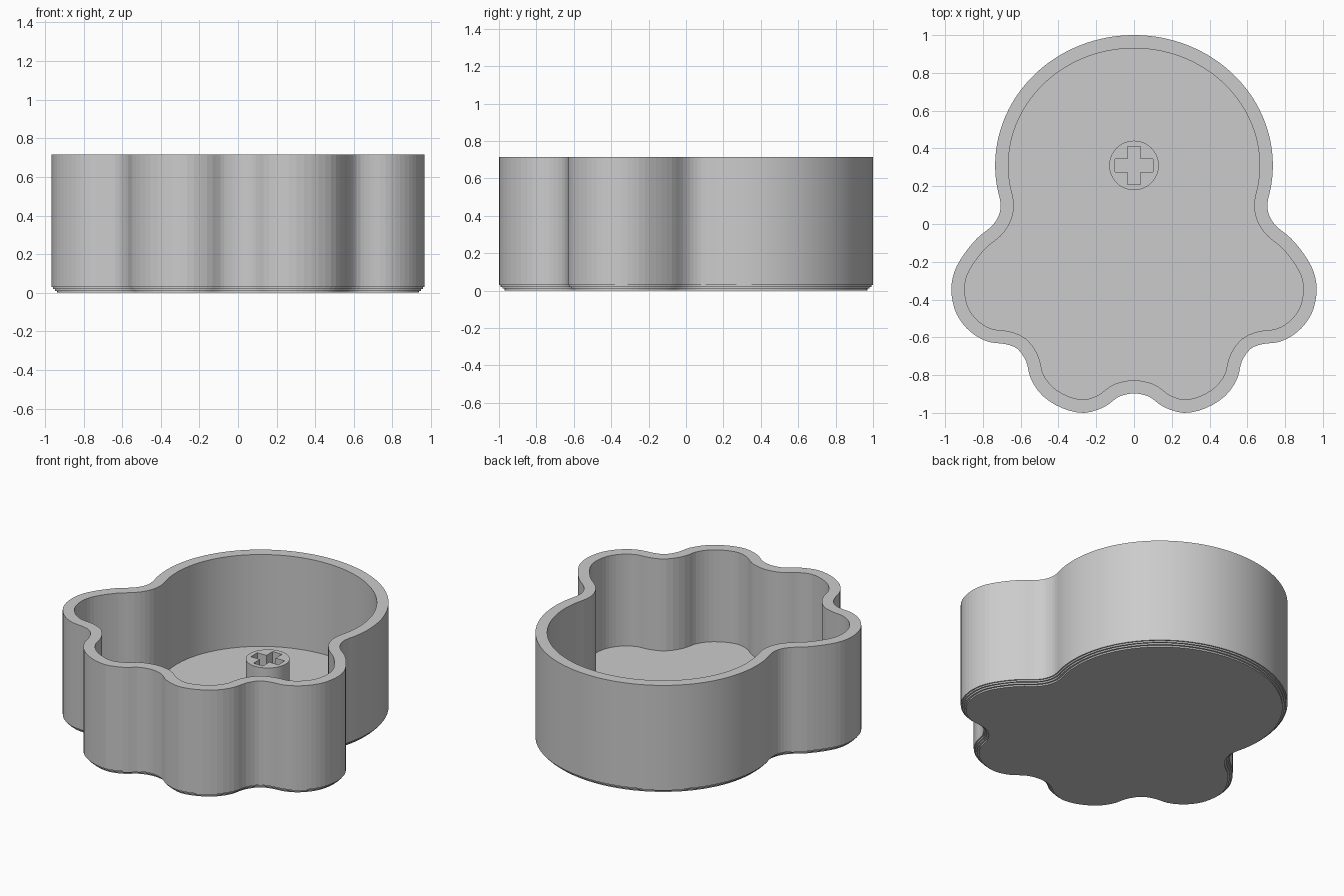
import bpy, bmesh, math
from mathutils import Vector

cube = bpy.data.objects.get("Cube")
if cube:
    bpy.data.objects.remove(cube, do_unlink=True)

HEIGHT, FLOOR, WALL = 0.715, 0.11, 0.07
POST_Y, POST_R, POST_TOP = 0.31, 0.131, 0.325

grey = bpy.data.materials.new("plain grey")
grey.use_nodes = True
grey.diffuse_color = (0.6, 0.6, 0.6, 1)
grey.node_tree.nodes["Principled BSDF"].inputs["Base Color"].default_value = (0.6, 0.6, 0.6, 1)


def finish(bm, name):
    bmesh.ops.recalc_face_normals(bm, faces=bm.faces)
    mesh = bpy.data.meshes.new(name)
    bm.to_mesh(mesh)
    bm.free()
    mesh.materials.append(grey)
    obj = bpy.data.objects.new(name, mesh)
    bpy.context.collection.objects.link(obj)
    return obj


def ring(bm, points, z):
    return [bm.verts.new((p.x, p.y, z)) for p in points]


def bridge(bm, a, b):
    for i in range(len(a)):
        j = (i + 1) % len(a)
        bm.faces.new((a[i], a[j], b[j], b[i]))


def smooth_loop(points, steps):
    """Closed Catmull-Rom curve through the points."""
    out, n = [], len(points)
    for i in range(n):
        a, b, c, d = (points[(i + k) % n] for k in (-1, 0, 1, 2))
        for s in range(steps):
            t = s / steps
            out.append(0.5 * (2 * b + (c - a) * t + (2 * a - 5 * b + 4 * c - d) * t ** 2
                              + (3 * b - a - 3 * c + d) * t ** 3))
    return out


def inset(points, amount):
    """Move a clockwise loop inward along its normals."""
    out = []
    for i, p in enumerate(points):
        t = (points[(i + 1) % len(points)] - points[i - 1]).normalized()
        out.append(p + Vector((t.y, -t.x)) * amount)
    return out


# Outline: round head, then side lobe and front lobe, mirrored
half = []
for deg in range(90, -11, -5):
    a = math.radians(deg)
    half.append(Vector((0.735 * math.cos(a), 0.31 + 0.69 * math.sin(a))))
half += [Vector(p) for p in (
    (0.706, 0.105), (0.718, 0.04), (0.757, -0.015), (0.83, -0.075), (0.90, -0.16),
    (0.95, -0.25), (0.967, -0.345), (0.95, -0.45), (0.905, -0.53), (0.84, -0.59),
    (0.765, -0.625), (0.68, -0.636), (0.615, -0.663), (0.57, -0.73), (0.546, -0.82),
    (0.483, -0.91), (0.38, -0.975), (0.265, -1.0), (0.16, -0.97), (0.09, -0.92),
    (0.045, -0.903), (0, -0.897))]
mirrored = [Vector((-p.x, p.y)) for p in reversed(half[1:-1])]
outline = smooth_loop(half + mirrored, 3)

# Tray: stepped bottom edge, outer wall, flat rim, inner wall, floor
bm = bmesh.new()
profile = [(0.03, 0), (0.03, 0.01), (0.018, 0.01), (0.018, 0.02), (0.008, 0.02),
           (0.008, 0.03), (0, 0.03), (0, HEIGHT), (WALL, HEIGHT), (WALL, FLOOR)]
rings = [ring(bm, inset(outline, d), z) for d, z in profile]
for lower, upper in zip(rings, rings[1:]):
    bridge(bm, lower, upper)
bm.faces.new(rings[0])
bm.faces.new(rings[-1])
finish(bm, "tray")

# Post: round stem with a cross-shaped socket
bm = bmesh.new()
circle = [Vector((POST_R * math.cos(math.tau * i / 64), POST_Y + POST_R * math.sin(math.tau * i / 64)))
          for i in range(64)]
arm, bar = 0.1, 0.034
corner = [(arm, -bar), (arm, bar), (bar, bar)]
cross = []
for quarter in range(4):
    c, s = round(math.cos(quarter * math.pi / 2)), round(math.sin(quarter * math.pi / 2))
    cross += [Vector((x * c - y * s, POST_Y + x * s + y * c)) for x, y in corner]
top_edges = []
for loop in (circle, cross):
    low, high = ring(bm, loop, FLOOR), ring(bm, loop, POST_TOP)
    bridge(bm, low, high)
    top_edges += [bm.edges.get((high[i - 1], high[i])) for i in range(len(high))]
bmesh.ops.triangle_fill(bm, edges=top_edges, use_beauty=True)
finish(bm, "socket_post")
